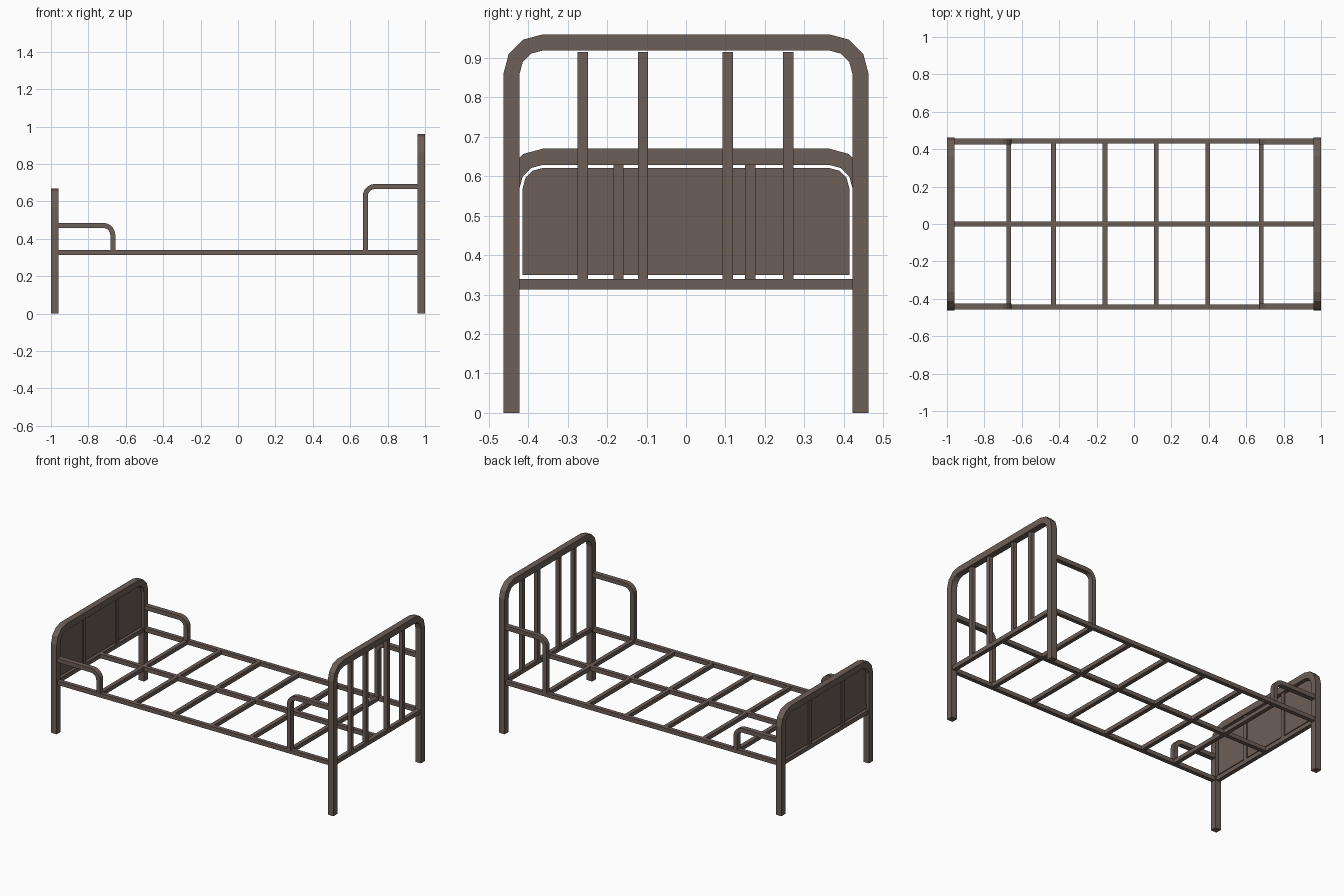
import bpy, bmesh, math
from mathutils import Vector

if "Cube" in bpy.data.objects:
    bpy.data.objects.remove(bpy.data.objects["Cube"])

metal = bpy.data.materials.new("brown_metal")
metal.diffuse_color = (0.15, 0.112, 0.096, 1)
metal.use_nodes = True
metal.node_tree.nodes["Principled BSDF"].inputs["Base Color"].default_value = metal.diffuse_color


def finish(name, bm):
    bmesh.ops.recalc_face_normals(bm, faces=bm.faces)
    me = bpy.data.meshes.new(name)
    bm.to_mesh(me)
    bm.free()
    me.materials.append(metal)
    ob = bpy.data.objects.new(name, me)
    bpy.context.collection.objects.link(ob)
    return ob


def box(name, x, y, z):
    """Box from (min, max) ranges."""
    bm = bmesh.new()
    bmesh.ops.create_cube(bm, size=1)
    for v in bm.verts:
        v.co = Vector([(a + b) / 2 + c * (b - a) for (a, b), c in zip((x, y, z), v.co)])
    return finish(name, bm)


def arc(cu, cz, r, a0, a1, n):
    return [(cu + r * math.cos(math.radians(a0 + (a1 - a0) * i / n)),
             cz + r * math.sin(math.radians(a0 + (a1 - a0) * i / n))) for i in range(n + 1)]


def ribbon(name, outer, inner, place, d0, d1):
    """Rectangular tube between two matching outlines, from depth d0 to d1."""
    bm = bmesh.new()
    rings = [[bm.verts.new(place(u, z, d)) for (u, z), d in ((o, d0), (o, d1), (i, d1), (i, d0))]
             for o, i in zip(outer, inner)]
    for a, b in zip(rings, rings[1:]):
        for k in range(4):
            bm.faces.new((a[k], a[(k + 1) % 4], b[(k + 1) % 4], b[k]))
    bm.faces.new(rings[0])
    bm.faces.new(rings[-1])
    return finish(name, bm)


def on_end(u, z, d):
    return (d, u, z)


def on_side(u, z, d):
    return (u, d, z)


# Head and foot frames: legs joined by a rounded top
for name, top, x0, x1 in (("headboard_frame", 0.96, 0.96, 1.0), ("footboard_frame", 0.67, -1.0, -0.96)):
    def outline(h, r):
        return ([(h, 0)] + arc(0.363, top - 0.1, r, 0, 90, 3)
                + arc(-0.363, top - 0.1, r, 90, 180, 3) + [(-h, 0)])
    ribbon(name, outline(0.463, 0.1), outline(0.422, 0.059), on_end, x0, x1)

# End crossbars
for name, x in (("head_crossbar", 0.98), ("foot_crossbar", -0.98)):
    box(name, (x - 0.013, x + 0.013), (-0.425, 0.425), (0.313, 0.34))

# Upright bars
for y in (-0.262, -0.109, 0.106, 0.259):
    box("headboard_bar", (0.967, 0.993), (y - 0.013, y + 0.013), (0.335, 0.915))
for y in (-0.171, 0.163):
    box("footboard_bar", (-0.993, -0.967), (y - 0.013, y + 0.013), (0.335, 0.63))

# Footboard panel with rounded upper corners
bm = bmesh.new()
pts = [(0.415, 0.35)] + arc(0.363, 0.57, 0.051, 0, 90, 3) + arc(-0.363, 0.57, 0.051, 90, 180, 3) + [(-0.415, 0.35)]
face = bm.faces.new([bm.verts.new((-0.986, y, z)) for y, z in pts])
ext = bmesh.ops.extrude_face_region(bm, geom=[face])
for v in ext["geom"]:
    if isinstance(v, bmesh.types.BMVert):
        v.co.x += 0.012
finish("footboard_panel", bm)

# Side rails and centre rail
for name, y in (("front_side_rail", -0.443), ("back_side_rail", 0.443), ("centre_rail", 0)):
    box(name, (-0.97, 0.97), (y - 0.013, y + 0.013), (0.314, 0.34))

# Cross slats
for x in (-0.67, -0.43, -0.156, 0.119, 0.394, 0.68):
    box("cross_slat", (x - 0.013, x + 0.013), (-0.435, 0.435), (0.3145, 0.3395))

# Curved guard rails near both ends, both sides
t, R = 0.027, 0.065
for side, y in (("front", -0.442), ("back", 0.442)):
    for end, sx, edge, top in (("head", 1, 0.667, 0.693), ("foot", -1, 0.656, 0.485)):
        def path(o):
            bend = arc(edge + R, top - R, R - o, 180, 90, 5)
            p = [(edge + o, 0.335)] + bend + [(0.97, top - o)]
            return [(sx * u, z) for u, z in p]
        ribbon(side + "_" + end + "_guard", path(0), path(t), on_side, y - 0.016, y + 0.016)
